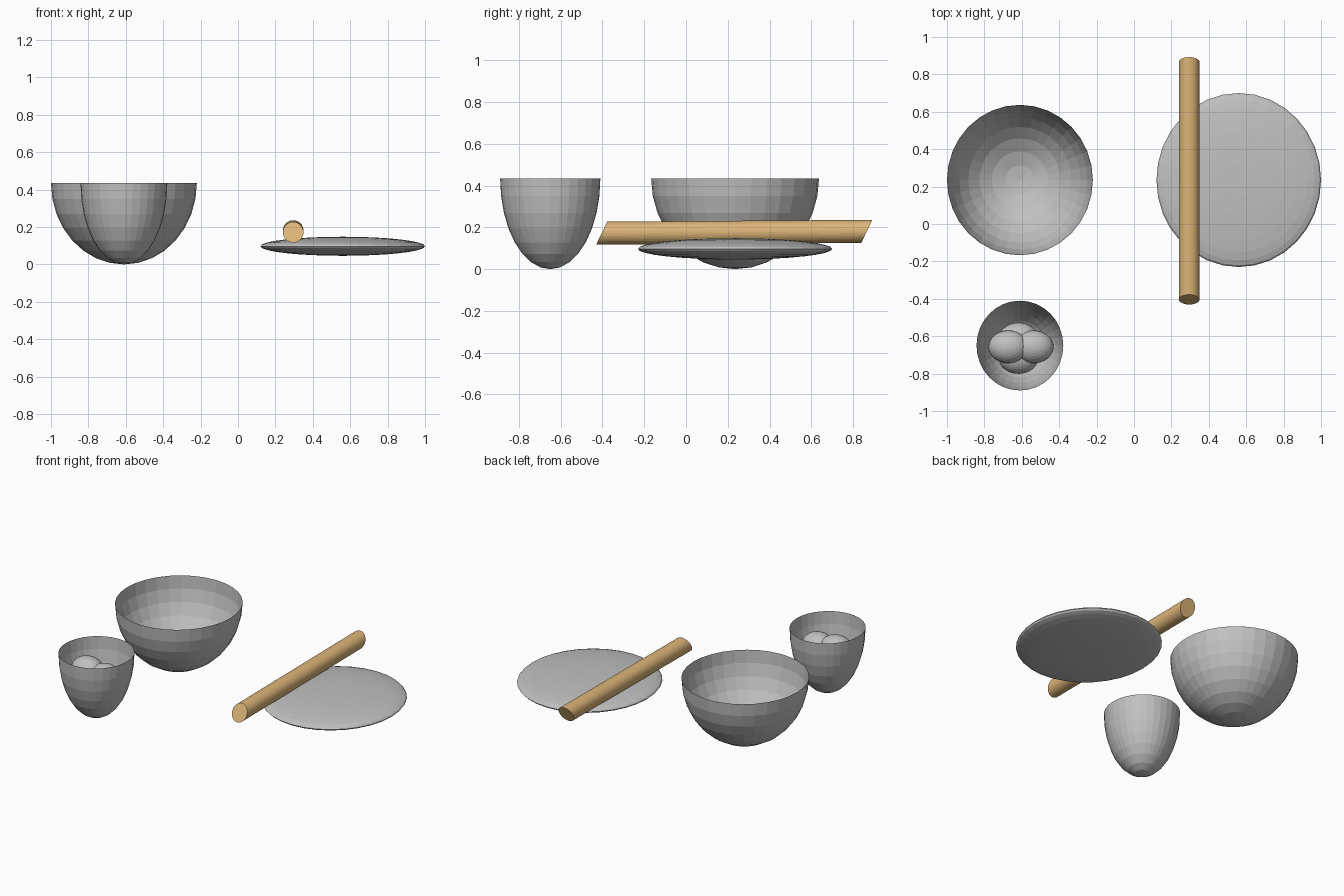
import bpy
import bmesh
from mathutils import Matrix, Vector

if "Cube" in bpy.data.objects:
    bpy.data.objects.remove(bpy.data.objects["Cube"])


def material(name, rgb):
    m = bpy.data.materials.new(name)
    m.diffuse_color = (*rgb, 1.0)
    m.use_nodes = True
    m.node_tree.nodes["Principled BSDF"].inputs["Base Color"].default_value = m.diffuse_color
    return m


GREY = material("plain_grey", (0.53, 0.53, 0.53))
WOOD = material("light_wood", (0.72, 0.46, 0.19))


def add_object(name, bm, mat):
    mesh = bpy.data.meshes.new(name)
    bm.to_mesh(mesh)
    bm.free()
    mesh.materials.append(mat)
    obj = bpy.data.objects.new(name, mesh)
    bpy.context.collection.objects.link(obj)
    return obj


def ellipsoid(name, center, radii, lower_half=False):
    """Flat-shaded ball, or an open bowl when only the lower half is kept."""
    bm = bmesh.new()
    bmesh.ops.create_uvsphere(bm, u_segments=32, v_segments=16, radius=1.0)
    if lower_half:
        upper = [v for v in bm.verts if v.co.z > 1e-4]
        bmesh.ops.delete(bm, geom=upper, context='VERTS')
    bm.transform(Matrix.Translation(center) @ Matrix.Diagonal((*radii, 1.0)))
    return add_object(name, bm, GREY)


# Open bowls
ellipsoid("large_bowl", (-0.61, 0.235, 0.435), (0.39, 0.402, 0.435), True)
ellipsoid("small_bowl", (-0.61, -0.65, 0.435), (0.232, 0.24, 0.435), True)

# Flattened disc of dough
ellipsoid("dough_disc", (0.56, 0.235, 0.097), (0.44, 0.465, 0.051))

# Eggs piled in the small bowl
eggs = {
    "egg_left": (-0.671, -0.657, 0.31),
    "egg_right": (-0.537, -0.657, 0.295),
    "egg_back": (-0.617, -0.615, 0.25),
    "egg_front": (-0.617, -0.713, 0.25),
}
for egg_name, egg_center in eggs.items():
    ellipsoid(egg_name, egg_center, (0.107, 0.088, 0.08))

# Rolling pin with slanted ends: each ring of the rod leans back with height
bm = bmesh.new()
bmesh.ops.create_cone(bm, cap_ends=True, segments=32,
                      radius1=0.055, radius2=0.055, depth=2.0)
start, end = Vector((0.295, -0.404, 0.172)), Vector((0.295, 0.866, 0.181))
for v in bm.verts:
    across, height, along = v.co
    p = start.lerp(end, (along + 1) / 2)
    v.co = p + Vector((across, height * 0.48, height))
bmesh.ops.recalc_face_normals(bm, faces=bm.faces)
add_object("rolling_pin", bm, WOOD)
